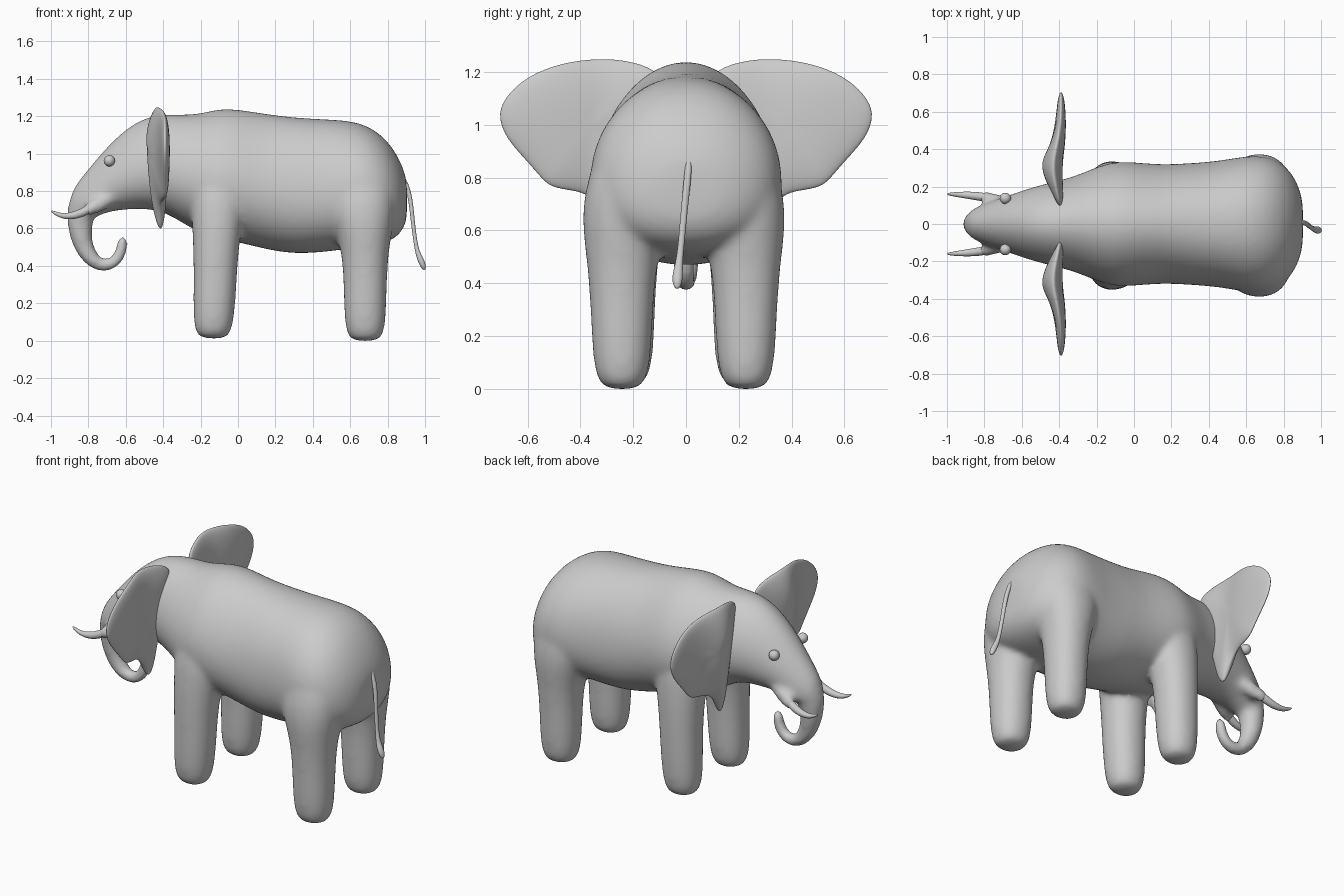
import bpy, bmesh, math
from mathutils import Vector

if "Cube" in bpy.data.objects:
    bpy.data.objects.remove(bpy.data.objects["Cube"])


def sweep(bm, pts, power=1.0, tangent=None, n=20):
    """Loft closed rings along pts (x, y, z, radius along y, radius across[, power, egg])."""
    side = Vector((0, 1, 0))
    rings = []
    for i, (x, y, z, ry, rn, *shape) in enumerate(pts):
        p, egg = shape or (power, 0)
        a, b = Vector(pts[max(i - 1, 0)][:3]), Vector(pts[min(i + 1, len(pts) - 1)][:3])
        t = Vector(tangent) if tangent else (b - a)
        up = t.cross(side).normalized()
        ring = []
        for k in range(n):
            c, s = math.cos(2 * math.pi * k / n), math.sin(2 * math.pi * k / n)
            u = math.copysign(abs(c) ** p, c) * (1 - egg * s)
            v = math.copysign(abs(s) ** p, s)
            ring.append(bm.verts.new(Vector((x, y, z)) + side * u * ry + up * v * rn))
        rings.append(ring)
    for r, q in zip(rings, rings[1:]):
        for k in range(n):
            bm.faces.new((r[k], r[(k + 1) % n], q[(k + 1) % n], q[k]))
    bm.faces.new(rings[0])
    bm.faces.new(rings[-1])


def finish(bm, name, levels=2):
    bmesh.ops.recalc_face_normals(bm, faces=bm.faces[:])
    for f in bm.faces:
        f.smooth = True
    me = bpy.data.meshes.new(name)
    bm.to_mesh(me)
    bm.free()
    ob = bpy.data.objects.new(name, me)
    bpy.context.collection.objects.link(ob)
    sub = ob.modifiers.new("Subdivision", 'SUBSURF')
    sub.levels = sub.render_levels = levels
    return ob


# Torso and head: (x, bottom, top, half width)
bm = bmesh.new()
sections = [(-.90, .66, .76, .045), (-.875, .63, .83, .075), (-.80, .64, .92, .11),
            (-.70, .69, 1.04, .142), (-.60, .70, 1.135, .178), (-.50, .705, 1.195, .208),
            (-.40, .69, 1.215, .232), (-.30, .63, 1.21, .26), (-.20, .57, 1.215, .305),
            (-.10, .54, 1.245, .335), (0, .525, 1.24, .33), (.15, .485, 1.215, .315),
            (.30, .46, 1.195, .325), (.45, .47, 1.187, .335), (.60, .49, 1.18, .365),
            (.70, .50, 1.15, .365), (.79, .52, 1.085, .33), (.855, .555, .99, .26),
            (.893, .61, .90, .17), (.905, .67, .83, .09)]
sweep(bm, [(x, 0, (b + t) / 2, w, (t - b) / 2, .92 if x > .2 else 1, .12 if x > .2 else .15)
           for x, b, t, w in sections], tangent=(1, 0, 0), n=28)

# Trunk
trunk = [(-.80, .80, .085), (-.84, .70, .080), (-.848, .61, .068), (-.832, .51, .055),
         (-.785, .43, .047), (-.715, .39, .037), (-.648, .423, .037),
         (-.620, .49, .034), (-.616, .54, .031), (-.617, .562, .017)]
sweep(bm, [(x, 0, z, r, r) for x, z, r in trunk])

# Legs and tusk sheaths
hind = [(.68, .235, -.003, .055, .06), (.68, .235, .02, .09, .095), (.68, .235, .10, .112, .113),
        (.68, .235, .30, .12, .117), (.68, .235, .47, .132, .125),
        (.675, .225, .61, .163, .16), (.66, .205, .73, .178, .19),
        (.64, .18, .87, .165, .19), (.62, .13, 1.0, .13, .15)]
fore = [(-.135, .225, .01, .055, .06), (-.135, .225, .035, .09, .095), (-.13, .225, .12, .112, .112),
        (-.122, .225, .32, .118, .117), (-.118, .222, .50, .125, .123),
        (-.11, .205, .65, .14, .14), (-.10, .18, .80, .155, .16), (-.09, .12, .98, .15, .15)]
for s in (1, -1):
    for leg in (hind, fore):
        sweep(bm, [(x, s * y - .008, z, a, b) for x, y, z, a, b in leg], power=.93)
    sweep(bm, [(-.64, s * .09, .79, .04, .04), (-.73, s * .12, .735, .044, .045),
               (-.80, s * .143, .70, .034, .038), (-.825, s * .146, .692, .028, .03)])

body = finish(bm, "body", 1)
rm = body.modifiers.new("Blend", 'REMESH')
rm.mode = 'VOXEL'
rm.voxel_size = .014
rm.use_smooth_shade = True
sm = body.modifiers.new("Soften", 'SMOOTH')
sm.factor, sm.iterations = .5, 18

# Ear outline in (y, z)
outline = [(.08, 1.20), (.20, 1.245), (.32, 1.257), (.47, 1.24), (.60, 1.19), (.68, 1.12),
           (.722, 1.045), (.69, .95), (.61, .865), (.555, .80), (.515, .758), (.43, .748),
           (.36, .73), (.31, .65), (.27, .57), (.225, .63), (.19, .78), (.14, .95), (.09, 1.10)]


def ear(name, side):
    bm = bmesh.new()
    cy, cz, n = .36, 1.0, len(outline)

    def vert(p, s, sign):
        y, z = cy + s * (p[0] - cy), cz + s * (p[1] - cz)
        h = min(max((z - .6) / .5, 0), 1)
        fold = .07 * math.exp(-((y - .30) / .13) ** 2) * (.5 + .5 * h)
        # front bulges forward, back stays nearly flat
        x = -.39 - fold * (.75 - .4 * sign * (1 - s ** 3)) + sign * .03 * math.sqrt(max(0, 1 - s ** 3))
        return bm.verts.new((x, side * y, z))

    scales = (.3, .6, .82, .95)
    rings = [[vert(p, s, -1) for p in outline] for s in scales]
    rings.append([vert(p, 1, 0) for p in outline])
    rings += [[vert(p, s, 1) for p in outline] for s in reversed(scales)]
    for r, q in zip(rings, rings[1:]):
        for k in range(n):
            bm.faces.new((r[k], r[(k + 1) % n], q[(k + 1) % n], q[k]))
    for ring, sign in ((rings[0], -1), (rings[-1], 1)):
        c = vert((cy, cz), 0, sign)
        for k in range(n):
            bm.faces.new((ring[k], ring[(k + 1) % n], c))
    return finish(bm, name)


# Ears, tusks and eyes
for s, label in ((1, "left"), (-1, "right")):
    ear("ear_" + label, s)
    bm = bmesh.new()
    tusk = [(-.77, .138, .72, .024), (-.83, .148, .685, .024), (-.88, .153, .668, .021),
            (-.93, .157, .665, .016), (-.97, .159, .677, .011), (-1.0, .16, .695, .005)]
    sweep(bm, [(x, s * y, z, r, r) for x, y, z, r in tusk], n=12)
    finish(bm, "tusk_" + label)
    bpy.ops.mesh.primitive_uv_sphere_add(segments=24, ring_count=16, radius=.03,
                                         location=(-.688, s * .137, .962))
    bpy.context.object.name = "eye_" + label
    bpy.ops.object.shade_smooth()

# Tail with tuft
bm = bmesh.new()
tail = [(.885, .01, .87, .012), (.907, .008, .82, .014), (.925, 0, .74, .014), (.934, -.01, .64, .013),
        (.948, -.02, .53, .012), (.96, -.027, .47, .015), (.978, -.032, .43, .021),
        (.99, -.033, .40, .019), (.998, -.033, .378, .008)]
sweep(bm, [(x, y, z, r, r * .85) for x, y, z, r in tail], n=12)
finish(bm, "tail")
